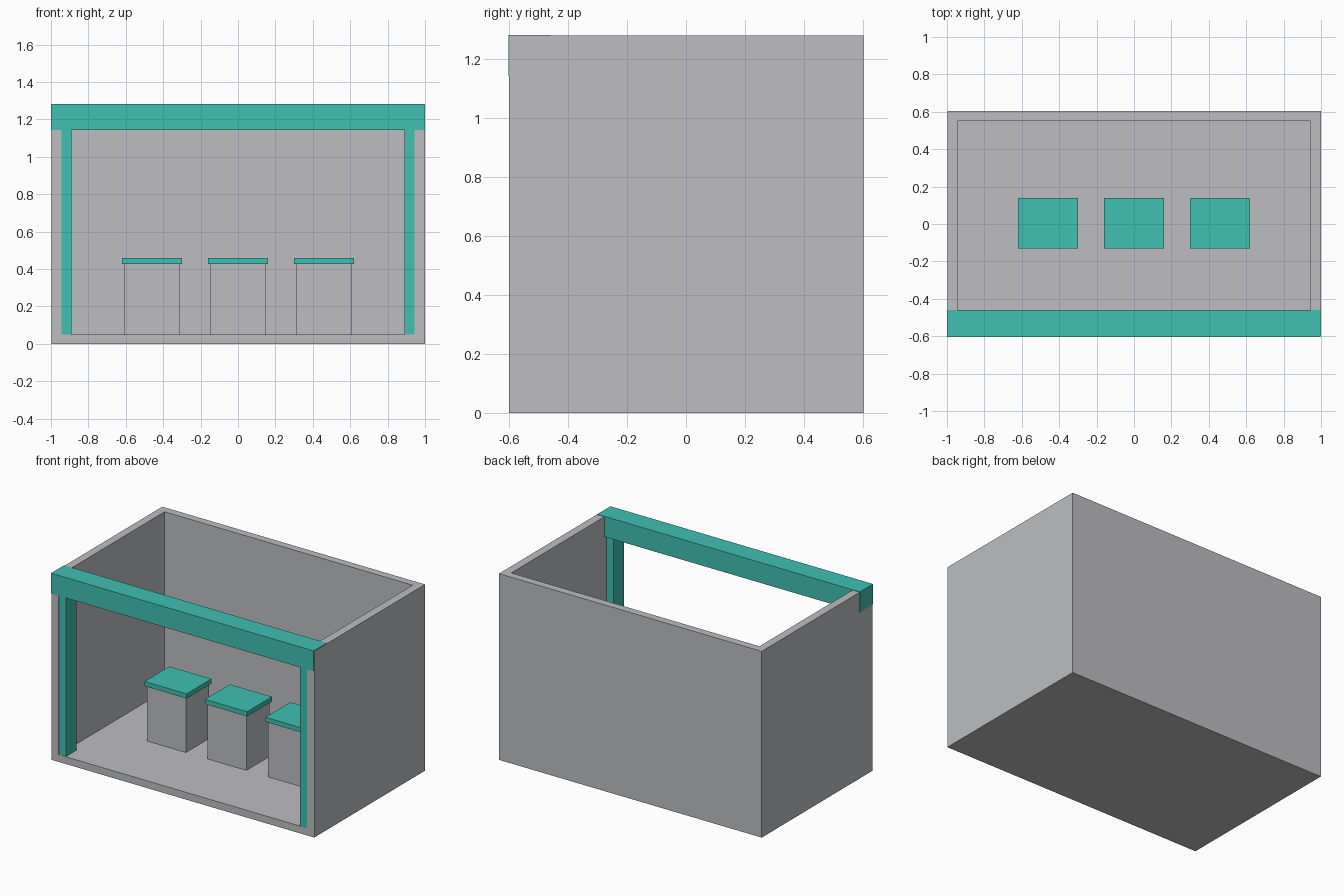
import bpy
from mathutils import Vector

cube = bpy.data.objects.get("Cube")
if cube:
    bpy.data.objects.remove(cube, do_unlink=True)


def material(name, colour):
    m = bpy.data.materials.new(name)
    m.use_nodes = True
    m.diffuse_color = colour
    m.node_tree.nodes["Principled BSDF"].inputs["Base Color"].default_value = colour
    return m


GREY = material("light grey", (0.51, 0.515, 0.53, 1))
TEAL = material("teal", (0.051, 0.53, 0.45, 1))


def box(name, low, high, mat):
    """Axis-aligned box between two corners."""
    low, high = Vector(low), Vector(high)
    bpy.ops.mesh.primitive_cube_add(size=1, location=(low + high) / 2)
    ob = bpy.context.object
    ob.name = name
    ob.scale = high - low
    bpy.ops.object.transform_apply(location=False, rotation=False, scale=True)
    ob.data.materials.append(mat)
    return ob


FRONT, BACK, TOP = -0.6, 0.603, 1.28
INNER_X, INNER_BACK, FLOOR = 0.943, 0.55, 0.05

# Shell: a block hollowed from the open top and front
shell = box("booth_shell", (-0.998, FRONT, 0), (1, BACK, TOP), GREY)
cutter = box("shell_cutter", (-INNER_X, FRONT - 1, FLOOR), (INNER_X, INNER_BACK, TOP + 1), GREY)
cut = shell.modifiers.new("hollow", "BOOLEAN")
cut.operation = "DIFFERENCE"
cut.solver = "EXACT"
cut.object = cutter
bpy.context.view_layer.objects.active = shell
bpy.ops.object.modifier_apply(modifier=cut.name)
bpy.data.objects.remove(cutter, do_unlink=True)

# Front lintel, standing slightly proud of the shell
box("front_beam", (-1, -0.603, 1.143), (0.997, -0.46, 1.283), TEAL)

# Posts lining both sides of the opening
for side, name in ((1, "left_post"), (-1, "right_post")):
    xs = sorted((side * 0.89, side * 0.96))
    box(name, (xs[0], FRONT + 0.001, FLOOR - 0.01), (xs[1], -0.485, 1.15), TEAL)

# Row of display stands with overhanging tops
for i, x in enumerate((-0.46, 0, 0.46), 1):
    box(f"stand_base_{i}", (x - 0.148, -0.12, FLOOR - 0.01), (x + 0.148, 0.13, 0.43), GREY)
    box(f"stand_top_{i}", (x - 0.16, -0.13, 0.428), (x + 0.16, 0.14, 0.46), TEAL)
